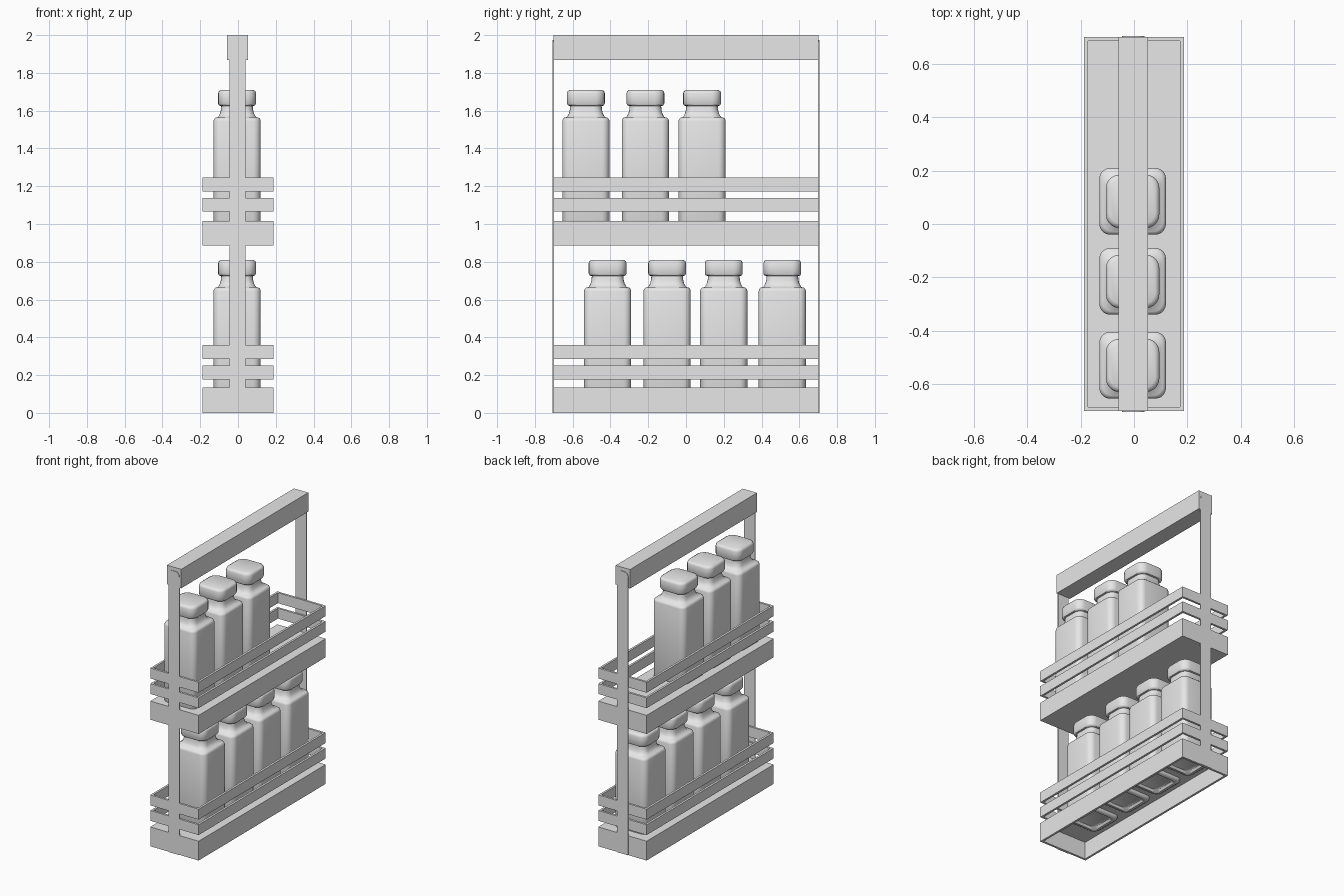
import bpy, bmesh
from math import sin, cos, pi, radians

if "Cube" in bpy.data.objects:
    bpy.data.objects.remove(bpy.data.objects["Cube"], do_unlink=True)

GREY = (0.8, 0.8, 0.8, 1)
mat = bpy.data.materials.new("light grey")
mat.use_nodes = True
mat.diffuse_color = GREY
mat.node_tree.nodes["Principled BSDF"].inputs["Base Color"].default_value = GREY

HALF_X, HALF_Y, WALL = 0.187, 0.702, 0.015


def finish(name, bm, smooth=False):
    bmesh.ops.recalc_face_normals(bm, faces=bm.faces)
    mesh = bpy.data.meshes.new(name)
    bm.to_mesh(mesh)
    bm.free()
    mesh.materials.append(mat)
    obj = bpy.data.objects.new(name, mesh)
    bpy.context.collection.objects.link(obj)
    if smooth:
        bpy.ops.object.select_all(action='DESELECT')
        obj.select_set(True)
        bpy.context.view_layer.objects.active = obj
        bpy.ops.object.shade_smooth_by_angle(angle=radians(50))
    return obj


def add_box(bm, x0, x1, y0, y1, z0, z1):
    verts = bmesh.ops.create_cube(bm, size=1)["verts"]
    bmesh.ops.scale(bm, vec=(x1 - x0, y1 - y0, z1 - z0), verts=verts)
    bmesh.ops.translate(bm, vec=((x0 + x1) / 2, (y0 + y1) / 2, (z0 + z1) / 2), verts=verts)


def box(name, *bounds):
    bm = bmesh.new()
    add_box(bm, *bounds)
    return finish(name, bm)


def loft(bm, rings):
    """Join equal-length closed rings of points with quads."""
    loops = [[bm.verts.new(p) for p in ring] for ring in rings]
    for a, b in zip(loops, loops[1:]):
        for i in range(len(a)):
            j = (i + 1) % len(a)
            bm.faces.new((a[i], a[j], b[j], b[i]))
    return loops


def rectangle(hx, hy, z):
    return [(-hx, -hy, z), (hx, -hy, z), (hx, hy, z), (-hx, hy, z)]


def rail(name, z0, z1):
    bm = bmesh.new()
    ix, iy = HALF_X - WALL, HALF_Y - WALL
    first, *_, last = loft(bm, [rectangle(HALF_X, HALF_Y, z0), rectangle(HALF_X, HALF_Y, z1),
                                rectangle(ix, iy, z1), rectangle(ix, iy, z0)])
    for i in range(4):
        j = (i + 1) % 4
        bm.faces.new((first[i], first[j], last[j], last[i]))
    finish(name, bm)


def rounded_square(half, radius, z, steps=5):
    pts = []
    for k, (sx, sy) in enumerate(((1, 1), (-1, 1), (-1, -1), (1, -1))):
        for s in range(steps + 1):
            a = (k + s / steps) * pi / 2
            pts.append((sx * (half - radius) + radius * cos(a),
                        sy * (half - radius) + radius * sin(a), z))
    return pts


def jar(name, y, lift):
    # half width, corner radius, height: recessed foot, body, shoulder, neck
    body = [(0.085, 0.03, 0.115), (0.095, 0.03, 0.10), (0.11, 0.035, 0.10),
            (0.121, 0.04, 0.107), (0.125, 0.04, 0.12), (0.125, 0.04, 0.645),
            (0.122, 0.04, 0.656), (0.114, 0.04, 0.663), (0.10, 0.045, 0.666),
            (0.09, 0.045, 0.685), (0.085, 0.045, 0.705), (0.083, 0.045, 0.735)]
    lid = [(0.085, 0.045, 0.725), (0.095, 0.048, 0.727), (0.10, 0.05, 0.737),
           (0.10, 0.05, 0.793), (0.096, 0.05, 0.804), (0.085, 0.045, 0.81)]
    for part, profile in (("body", body), ("lid", lid)):
        bm = bmesh.new()
        loops = loft(bm, [rounded_square(*p) for p in profile])
        bm.faces.new(loops[0])
        bm.faces.new(loops[-1])
        finish(f"{name}_{part}", bm, True).location = (-0.005, y, lift)


# Trays: the lower one is open underneath, the upper one is closed
bm = bmesh.new()
outer, inner = (HALF_X, HALF_Y), (HALF_X - WALL, HALF_Y - WALL)
loops = loft(bm, [rectangle(*outer, 0.135), rectangle(*outer, 0),
                  rectangle(*inner, 0), rectangle(*inner, 0.12)])
bm.faces.new(loops[0])
bm.faces.new(loops[-1])
finish("lower_tray", bm)
box("upper_tray", -HALF_X, HALF_X, -HALF_Y, HALF_Y, 0.885, 1.015)

# Guard rails and jars on both levels
levels = (("lower", 0, (-0.415, -0.10, 0.20, 0.51)),
          ("upper", 0.887, (-0.53, -0.215, 0.085)))
for level, lift, _ in levels:
    rail(f"{level}_bottom_rail", lift + 0.178, lift + 0.25)
    rail(f"{level}_top_rail", lift + 0.286, lift + 0.359)
for level, lift, places in levels:
    for n, y in enumerate(places, 1):
        jar(f"{level}_jar_{n}", y, 0.9 if lift else 0)

# Carrying handle
box("handle", -0.058, 0.052, -HALF_Y, HALF_Y, 1.867, 2.0)

# Flat end straps with rounded tops
for side, name in ((-1, "front_strap"), (1, "back_strap")):
    r, x0, x1, top = 0.03, -0.045, 0.04, 1.975
    outline = [(x0, 0), (x1, 0)]
    for cx, start in ((x1 - r, 0), (x0 + r, pi / 2)):
        for s in range(7):
            a = start + s / 6 * pi / 2
            outline.append((cx + r * cos(a), top - r + r * sin(a)))
    bm = bmesh.new()
    loops = loft(bm, [[(x, side * y, z) for x, z in outline] for y in (0.699, 0.706)])
    for loop in loops:
        bm.faces.new(loop)
    finish(name, bm)
